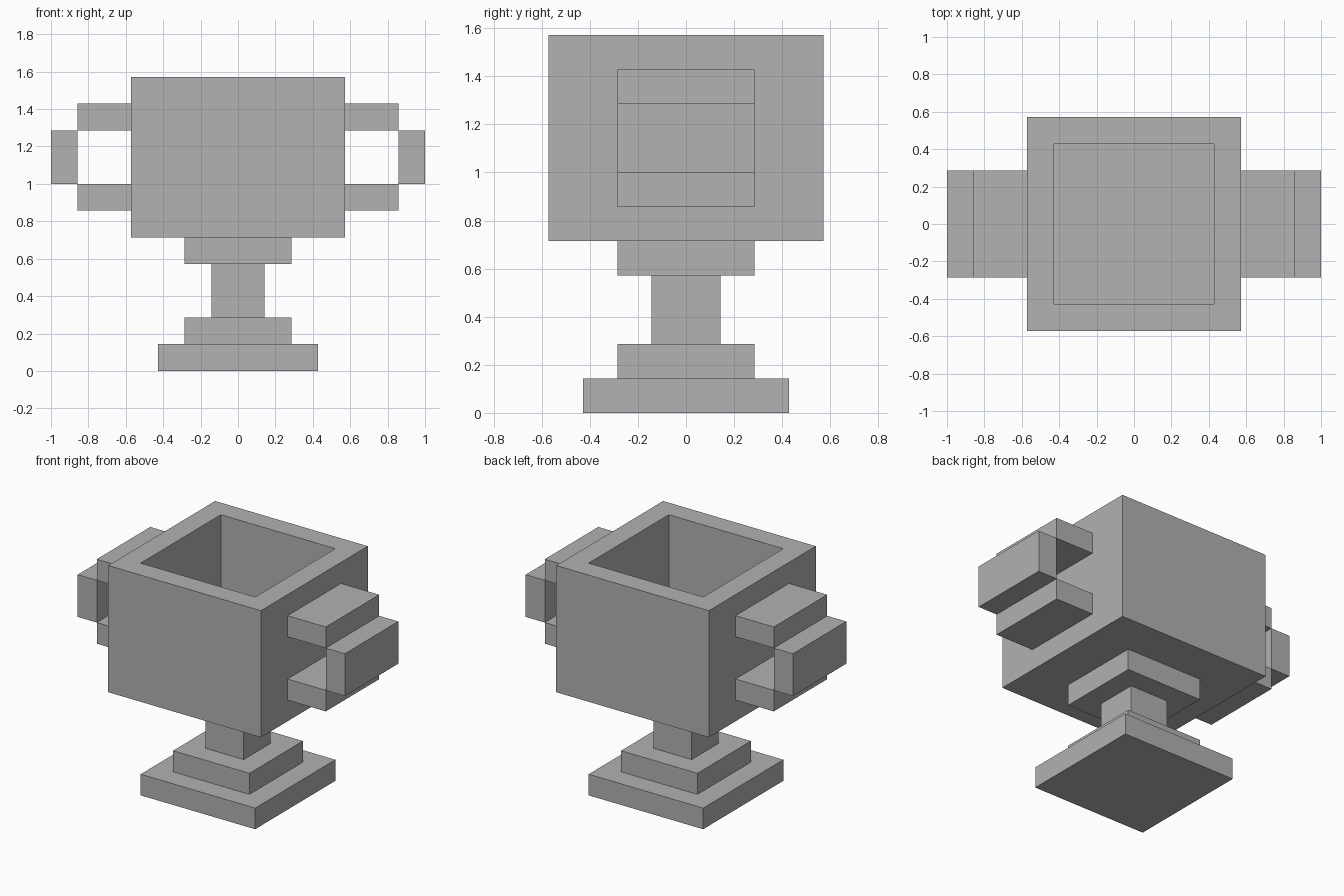
import bpy
import bmesh
from mathutils import Matrix, Vector

cube = bpy.data.objects.get("Cube")
if cube:
    bpy.data.objects.remove(cube, do_unlink=True)

U = 1 / 7  # size of one block

grey = bpy.data.materials.new("plain_grey")
grey.use_nodes = True
colour = (0.445, 0.445, 0.445, 1)
grey.diffuse_color = colour
grey.node_tree.nodes["Principled BSDF"].inputs["Base Color"].default_value = colour


def box(name, x, y, z, cavity=False):
    """Block spanning the given (low, high) ranges, in block units."""
    spans = (x, y, z)
    size = Vector([(b - a) * U for a, b in spans])
    centre = Vector([(a + b) / 2 * U for a, b in spans])
    bm = bmesh.new()
    bmesh.ops.create_cube(bm, size=1,
                          matrix=Matrix.Translation(centre) @ Matrix.Diagonal(size).to_4x4())
    if cavity:
        # Inset the top into a rim, then sink the middle to leave a floor one block thick
        bm.normal_update()
        top = max(bm.faces, key=lambda f: f.calc_center_median().z)
        bmesh.ops.inset_region(bm, faces=[top], thickness=U, use_even_offset=True)
        hole = bmesh.ops.extrude_face_region(bm, geom=[top])
        verts = [v for v in hole["geom"] if isinstance(v, bmesh.types.BMVert)]
        bmesh.ops.translate(bm, verts=verts, vec=(0, 0, -(z[1] - z[0] - 1) * U))
        if top.is_valid:
            bmesh.ops.delete(bm, geom=[top], context='FACES_ONLY')
        bmesh.ops.recalc_face_normals(bm, faces=bm.faces[:])
    mesh = bpy.data.meshes.new(name)
    bm.to_mesh(mesh)
    bm.free()
    mesh.materials.append(grey)
    obj = bpy.data.objects.new(name, mesh)
    bpy.context.collection.objects.link(obj)


# Stepped foot, stem and bowl: half width, bottom, top
for name, half, low, high in (
    ("base_plate", 3, 0, 1),
    ("base_step", 2, 1, 2),
    ("stem", 1, 2, 4),
    ("collar", 2, 4, 5),
    ("bowl", 4, 5, 11),
):
    box(name, (-half, half), (-half, half), (low, high), cavity=name == "bowl")

# Handles on both sides
for side, s in (("left", 1), ("right", -1)):
    for part, inner, outer, low, high in (
        ("upper_arm", 4, 6, 9, 10),
        ("grip", 6, 7, 7, 9),
        ("lower_arm", 4, 6, 6, 7),
    ):
        box(f"{side}_handle_{part}", sorted((s * inner, s * outer)), (-2, 2), (low, high))
